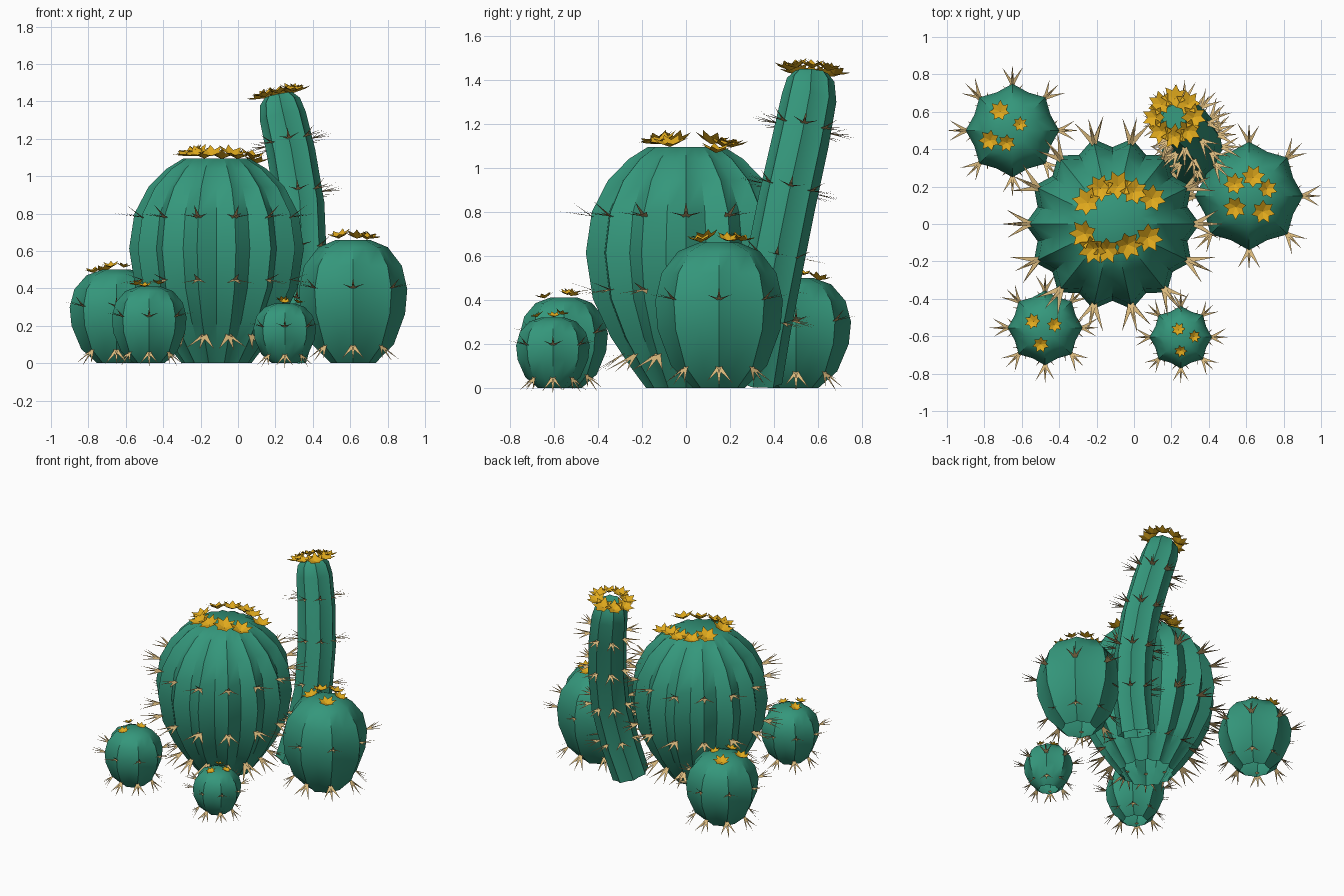
import bpy, bmesh, random
from math import sin, cos, pi, radians
from mathutils import Vector

random.seed(4)
cube = bpy.data.objects.get("Cube")
if cube:
    bpy.data.objects.remove(cube)


def material(name, rgb):
    mat = bpy.data.materials.new(name)
    mat.use_nodes = True
    mat.diffuse_color = (*rgb, 1)
    mat.node_tree.nodes["Principled BSDF"].inputs["Base Color"].default_value = (*rgb, 1)
    return mat


GREEN = material("cactus green", (0.035, 0.31, 0.20))
TAN = material("spine tan", (0.72, 0.50, 0.21))
GOLD = material("flower gold", (0.75, 0.40, 0.012))


def finish(bm, name, mat, smooth=False):
    mesh = bpy.data.meshes.new(name)
    bm.to_mesh(mesh)
    bm.free()
    mesh.materials.append(mat)
    obj = bpy.data.objects.new(name, mesh)
    bpy.context.collection.objects.link(obj)
    if smooth:
        bpy.ops.object.select_all(action='DESELECT')
        obj.select_set(True)
        bpy.context.view_layer.objects.active = obj
        bpy.ops.object.shade_smooth_by_angle(angle=radians(40))


def frame(axis):
    """Two vectors across the axis, the first staying close to +x."""
    u = (Vector((1, 0, 0)) - axis * axis.x).normalized()
    return u, axis.cross(u)


def add_spine(bm, base, direction, across, length):
    """Flat pointed blade."""
    d = direction.normalized()
    side = (across - d * across.dot(d)).normalized() * length * 0.11
    root = base - d * 0.01
    bm.faces.new([bm.verts.new(p) for p in (root - side, root + side, base + d * length)])


def add_flower(bm, base, axis, size, petals=7):
    """Open star-shaped cup with raised petal tips."""
    u, v = frame(axis)
    turn = random.uniform(0, pi)

    def at(k, r, h):
        a = turn + k * pi / petals
        return bm.verts.new(base + (u * cos(a) + v * sin(a)) * r * size + axis * h * size)

    heart = bm.verts.new(base)
    inner = [at(2 * k, 0.62, 0.28) for k in range(petals)]
    tips = [at(2 * k + 1, 1.0, 0.5) for k in range(petals)]
    for k in range(petals):
        nxt = inner[(k + 1) % petals]
        bm.faces.new((heart, inner[k], nxt))
        bm.faces.new((inner[k], tips[k], nxt))


def cactus(name, rings, ribs, valley, rows, spine, flowers):
    """rings: (centre, axis, radius); rows: fractional ring positions of the spines;
    flowers: (angle, distance from the top centre, size)."""

    def point(i, k):
        centre, axis, radius = rings[i]
        u, v = frame(axis)
        a = k * pi / ribs
        return centre + (u * cos(a) + v * sin(a)) * radius * (valley if k % 2 else 1)

    # ribbed body, open underneath
    bm = bmesh.new()
    n = 2 * ribs
    grid = [[bm.verts.new(point(i, k)) for k in range(n)] for i in range(len(rings))]
    for low, high in zip(grid, grid[1:]):
        for k in range(n):
            m = (k + 1) % n
            bm.faces.new((low[k], low[m], high[m], high[k]))
    bm.faces.new(grid[-1])
    finish(bm, name + "_body", GREEN, True)

    # fans of spines along the ridges
    bm = bmesh.new()
    for row in rows:
        i = int(row)
        for k in range(0, n, 2):
            low, high = point(i, k), point(i + 1, k)
            base = low.lerp(high, row - i)
            along = (high - low).normalized()
            side = rings[i][1].cross(low - rings[i][0]).normalized()
            out = side.cross(along)
            for s in (-0.6, 0, 0.6):
                add_spine(bm, base, out + side * s, side - out * s,
                          spine * random.uniform(0.95, 1.1))
            add_spine(bm, base, out + along * 0.5, side, spine * 0.8)
    finish(bm, name + "_spines", TAN)

    # crown of flowers
    bm = bmesh.new()
    centre, axis, radius = rings[-1]
    u, v = frame(axis)
    for angle, dist, size in flowers:
        out = u * cos(radians(angle)) + v * sin(radians(angle))
        lift = 0.012 - max(0, dist - radius) * 0.55
        tilt = (axis + out * random.uniform(0.1, 0.4)).normalized()
        add_flower(bm, centre + out * dist + axis * lift, tilt, size)
    finish(bm, name + "_flowers", GOLD)


UP = Vector((0, 0, 1))


def upright(x, y, radius, height, profile):
    return [(Vector((x, y, z * height)), UP, r * radius) for r, z in profile]


# large barrel
BARREL = ((0.40, 0), (0.56, 0.09), (0.75, 0.21), (0.93, 0.37), (1, 0.56),
          (0.94, 0.73), (0.78, 0.86), (0.57, 0.95), (0.38, 1))
crown = ((139, 0.175, 0.08), (109, 0.2, 0.075), (82, 0.205, 0.08), (57, 0.205, 0.075),
         (33, 0.25, 0.075), (199, 0.155, 0.08), (232, 0.165, 0.08), (258, 0.135, 0.075),
         (306, 0.135, 0.08), (339, 0.2, 0.08))
cactus("large_barrel", upright(-0.115, 0, 0.467, 1.095, BARREL), 14, 0.88,
       (1.4, 3.2, 4.9), 0.145, crown)

# small round cacti
BALL = ((0.41, 0), (0.75, 0.15), (0.96, 0.40), (1, 0.60), (0.90, 0.79), (0.64, 0.94), (0.31, 1))
SMALL = (
    ("right_ball", 0.615, 0.15, 0.29, 0.66, 0.11,
     ((140, 0.1, 0.06), (78, 0.1, 0.065), (22, 0.1, 0.055), (-48, 0.11, 0.065), (-140, 0.09, 0.065))),
    ("back_left_ball", -0.65, 0.5, 0.25, 0.5, 0.105,
     ((123, 0.12, 0.058), (40, 0.05, 0.042), (-115, 0.07, 0.05), (203, 0.13, 0.058))),
    ("front_left_ball", -0.475, -0.555, 0.2, 0.41, 0.095,
     ((152, 0.07, 0.045), (18, 0.05, 0.042), (-105, 0.09, 0.045))),
    ("front_right_ball", 0.25, -0.605, 0.167, 0.32, 0.085,
     ((107, 0.04, 0.038), (3, 0.07, 0.035), (-90, 0.07, 0.035))),
)
for name, x, y, radius, height, spine, flowers in SMALL:
    cactus(name, upright(x, y, radius, height, BALL), 8, 0.88, (0.95, 3.05), spine, flowers)

# leaning column
PATH = [Vector(p) for p in ((0.24, 0.31, 0.035), (0.305, 0.345, 0.27), (0.343, 0.40, 0.55),
                            (0.33, 0.46, 0.85), (0.285, 0.52, 1.12), (0.24, 0.56, 1.32),
                            (0.225, 0.567, 1.40), (0.218, 0.57, 1.435))]
RADII = (0.128, 0.132, 0.132, 0.132, 0.13, 0.125, 0.108, 0.075)
column = []
for i, (p, r) in enumerate(zip(PATH, RADII)):
    axis = (PATH[min(i + 1, len(PATH) - 1)] - PATH[max(i - 1, 0)]).normalized()
    column.append((p, axis, r))
ring = [(k * 360 / 8, 0.1, 0.07) for k in range(8)]
cactus("column", column, 8, 0.86, (1.2, 2.2, 3.2, 4.3), 0.11, ring)
